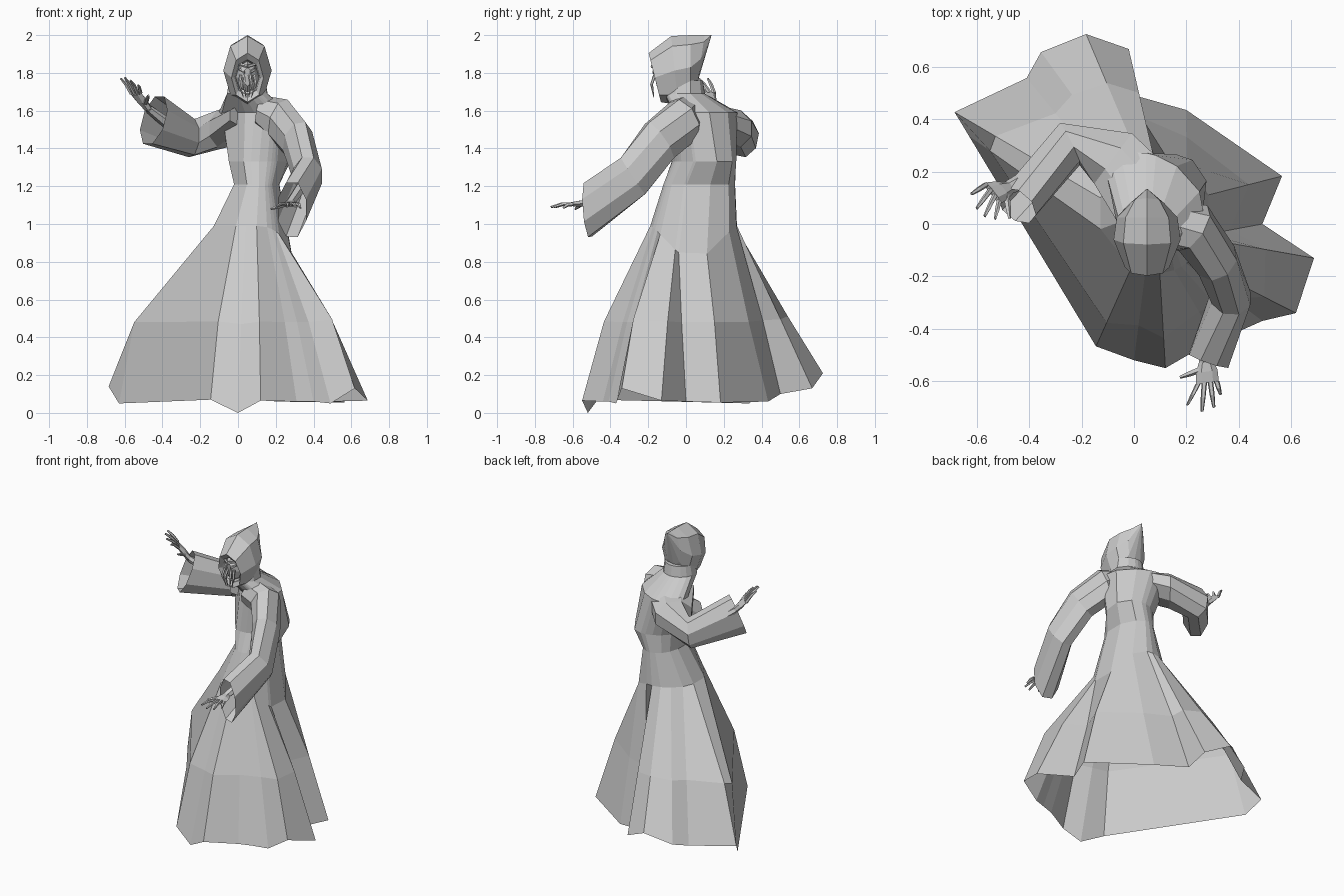
import bpy, bmesh
from math import sin, cos, pi, radians
from mathutils import Vector

if "Cube" in bpy.data.objects:
    bpy.data.objects.remove(bpy.data.objects["Cube"])

# One plain grey for everything
grey = bpy.data.materials.new("plain_grey")
grey.use_nodes = True
grey.diffuse_color = (0.6, 0.6, 0.6, 1)
for node in grey.node_tree.nodes:
    if node.type == "BSDF_PRINCIPLED":
        node.inputs["Base Color"].default_value = (0.6, 0.6, 0.6, 1)
        node.inputs["Roughness"].default_value = 0.8


def loft(name, rings, cap_start=False, cap_end=False):
    """Skin a list of closed rings; coincident points are merged."""
    bm = bmesh.new()
    loops = [[bm.verts.new(p) for p in ring] for ring in rings]
    n = len(loops[0])
    for a, b in zip(loops, loops[1:]):
        for i in range(n):
            j = (i + 1) % n
            bm.faces.new((a[i], a[j], b[j], b[i]))
    if cap_start:
        bm.faces.new(loops[0][::-1])
    if cap_end:
        bm.faces.new(loops[-1])
    bmesh.ops.remove_doubles(bm, verts=bm.verts[:], dist=0.0005)
    bmesh.ops.recalc_face_normals(bm, faces=bm.faces[:])
    mesh = bpy.data.meshes.new(name)
    bm.to_mesh(mesh)
    bm.free()
    mesh.materials.append(grey)
    obj = bpy.data.objects.new(name, mesh)
    bpy.context.collection.objects.link(obj)
    return obj


def tube(name, stations, sides=8, caps=(False, False)):
    """Oval tube; each station is centre, half width, half height, up vector."""
    centres = [Vector(s[0]) for s in stations]
    rings = []
    for k, (c, w, h, up) in enumerate(stations):
        along = centres[min(k + 1, len(centres) - 1)] - centres[max(k - 1, 0)]
        up = Vector(up).normalized()
        side = along.cross(up).normalized()
        turns = [2 * pi * (i + 0.5) / sides for i in range(sides)]
        rings.append([centres[k] + side * w * cos(t) + up * h * sin(t) for t in turns])
    return loft(name, rings, *caps)


# Robe: folded hem, knee and hip rings, then a torso with slanted shoulders
hem = [(0, -.52, 0), (.12, -.55, .065), (.31, -.44, .06), (.4, -.41, .06), (.49, -.37, .05),
       (.618, -.34, .13), (.687, -.13, .065), (.49, 0, .06), (.565, .183, .055),
       (.2, .435, .06), (-.03, .5, .1), (-.02, .668, .13), (-.183, .725, .21),
       (-.355, .656, .15), (-.41, .557, .12), (-.685, .427, .14), (-.63, .336, .05),
       (-.145, -.467, .07)]
flare = [.6, .68, .6, .6, .6, .7, .55, .4, .55, .5, .6, .58, .6, .62, .65, .72, .84, .7]
# Directions in which the folds leave the body
folds = [-100, -85, -70, -62, -56, -50, -25, -20, 18, 55, 80, 92, 108, 125, 145, 165, 195, 245]


def oval(cx, cy, z, ru, rv, turn=0):
    """Oval robe ring with one point per fold."""
    r = radians(turn)
    u, v = Vector((cos(r), sin(r), 0)), Vector((-sin(r), cos(r), 0))
    angles = [radians(a) - r for a in folds]
    return [Vector((cx, cy, z)) + u * ru * cos(t) + v * rv * sin(t) for t in angles]


hip = oval(.08, .04, .99, .215, .23)
for p, a in zip(hip, folds):
    p.z -= .17 * max(0, cos(radians(a))) ** 3
knee = []
for low, high, f in zip(hem, hip, flare):
    p = high.lerp(Vector(low), f)
    p.z = 0.47 + low[2] * 0.2
    knee.append(p)
loft("robe", [hem, knee, hip,
              oval(.1, .07, 1.21, .125, .19),
              oval(.115, .095, 1.33, .185, .15, 50),
              oval(.085, .105, 1.59, .21, .14, -37),
              oval(.05, -.01, 1.69, .112, .11),
              oval(.05, -.005, 1.76, .1, .095)], cap_end=True)

# Wide sleeves draped from the neck, open at the cuff
tube("left_sleeve", [((.11, -.01, 1.6), .1, .08, (.1, -.3, .9)),
                     ((.225, -.015, 1.545), .1, .125, (.1, -.4, .85)),
                     ((.315, -.14, 1.44), .085, .125, (.1, -.55, .8)),
                     ((.37, -.28, 1.255), .08, .125, (0, -.55, .83)),
                     ((.285, -.52, 1.075), .085, .155, (0, -.08, 1))], caps=(True, False))
tube("right_sleeve", [((.07, .07, 1.575), .16, .07, (0, 0, 1)),
                      ((-.08, .25, 1.505), .13, .105, (0, 0, 1)),
                      ((-.245, .305, 1.455), .09, .105, (0, .2, 1)),
                      ((-.447, .07, 1.55), .085, .145, (.25, .3, 1))], caps=(True, False))


def hand(side, elbow, wrist, first, last, tips, thumb):
    """Forearm, flat palm, four bent fingers and a thumb."""
    elbow, wrist, first, last = map(Vector, (elbow, wrist, first, last))
    spread = last - first
    knuckles = (first + last) / 2
    tube(side + "_forearm", [(elbow, .035, .035, spread), (wrist, .02, .028, spread)], 6)
    tube(side + "_palm", [(wrist, .018, .026, spread),
                          (wrist.lerp(knuckles, .5), .018, .042, spread),
                          (knuckles, .012, spread.length * .62, spread)], 6, (True, True))
    for k, tip in enumerate(tips):
        root = first.lerp(last, k / (len(tips) - 1))
        tip = Vector(tip)
        bend = root.lerp(tip, .5) + Vector((0, 0, .008))
        tube(f"{side}_finger_{k + 1}", [(root, .011, .011, spread), (bend, .01, .01, spread),
                                        (tip, .006, .006, spread)], 5, (True, True))
    root = wrist.lerp(first if side == "left" else last, .35)
    tip = Vector(thumb)
    tube(side + "_thumb", [(root, .014, .014, (0, 0, 1)),
                           (root.lerp(tip, .6), .011, .011, (0, 0, 1)),
                           (tip, .006, .006, (0, 0, 1))], 5, (True, True))


hand("left", (.34, -.34, 1.2), (.275, -.52, 1.11), (.245, -.61, 1.105), (.315, -.6, 1.105),
     [(.205, -.69, 1.09), (.26, -.715, 1.09), (.305, -.7, 1.09), (.33, -.65, 1.085)],
     (.175, -.585, 1.08))
hand("right", (-.33, .22, 1.5), (-.475, .14, 1.61), (-.565, .15, 1.69), (-.515, .085, 1.69),
     [(-.62, .115, 1.77), (-.6, .06, 1.775), (-.57, .03, 1.76), (-.53, .02, 1.735)],
     (-.475, .02, 1.68))


def upright(y, low, high, half, slope=0.0, sides=8):
    """Upright head ring across the face, leaning by slope."""
    mid, rz = (low + high) / 2, (high - low) / 2
    ring = []
    for i in range(sides):
        t = 2 * pi * i / sides
        ring.append((.05 + half * sin(t), y + slope * rz * cos(t), mid + rz * cos(t)))
    return ring


# Pointed hood with an inward-folded brim
loft("hood", [upright(-.1, 1.69, 1.86, .06, -.2),
              upright(-.145, 1.68, 1.87, .068, -.25),
              upright(-.165, 1.645, 1.905, .085, -.25),
              upright(-.06, 1.63, 1.995, .128, -.1),
              upright(.025, 1.66, 2.0, .116),
              upright(.08, 1.75, 2.0, .065, .15),
              upright(.135, 1.999, 2.0, .0002)])

# Mask: bulging face, brow, eyes and hanging tusks
loft("mask", [upright(-.1, 1.69, 1.865, .065, -.2),
              upright(-.14, 1.7, 1.85, .048, -.2),
              upright(-.165, 1.73, 1.83, .022, -.2)], cap_end=True)
for name, s in (("left", 1), ("right", -1)):
    tube(name + "_brow", [((.05, -.18, 1.835), .008, .01, (0, 0, 1)),
                          ((.05 + s * .055, -.15, 1.85), .006, .008, (0, 0, 1))],
         5, (True, True))
    tube(name + "_eye", [((.05 + s * .015, -.172, 1.805), .008, .012, (0, 0, 1)),
                         ((.05 + s * .045, -.155, 1.82), .004, .006, (0, 0, 1))],
         5, (True, True))
    for k, offset in enumerate((.012, .035)):
        x = .05 + s * offset
        tube(f"{name}_tusk_{k + 1}", [((x, -.165, 1.79), .009, .009, (0, 1, 0)),
                                      ((x + s * .008, -.182, 1.74), .008, .008, (0, 1, 0)),
                                      ((.05 + s * offset * .6, -.17, 1.67), .002, .002, (0, 1, 0))],
             5, (True, True))
